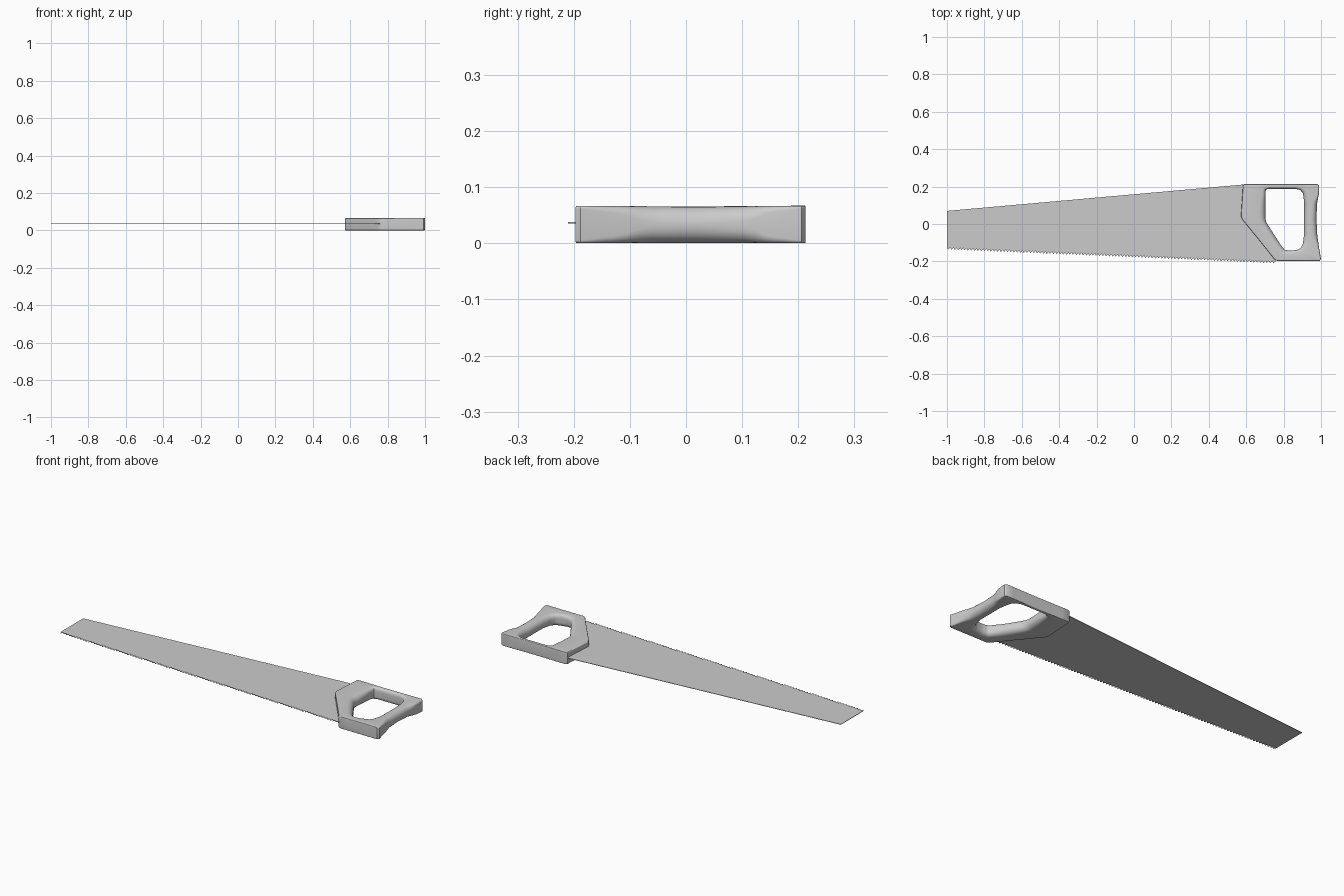
import bpy, bmesh, math
from mathutils import Vector

if "Cube" in bpy.data.objects:
    bpy.data.objects.remove(bpy.data.objects["Cube"])


def finish(bm, name):
    bmesh.ops.recalc_face_normals(bm, faces=bm.faces[:])
    me = bpy.data.meshes.new(name)
    bm.to_mesh(me)
    bm.free()
    ob = bpy.data.objects.new(name, me)
    bpy.context.collection.objects.link(ob)
    bpy.ops.object.select_all(action='DESELECT')
    bpy.context.view_layer.objects.active = ob
    ob.select_set(True)
    bpy.ops.object.shade_smooth_by_angle(angle=math.radians(40))
    return ob


# Blade: tapered sheet with a row of teeth along the lower edge
def blade(teeth=100, z=0.037, thick=0.0025, depth=0.012):
    a, b = Vector((-1.0, -0.125)), Vector((0.757, -0.199))
    outline = [Vector((-1.0, 0.07)), a]
    step = (b - a) / teeth
    for i in range(teeth):
        p = a + step * i
        outline.append(p + step * 0.35 + Vector((0, -depth)))
        outline.append(p + step)
    outline += [Vector((0.77, -0.17)), Vector((0.67, 0.0)),
                Vector((0.66, 0.205)), Vector((0.585, 0.211))]
    bm = bmesh.new()
    f = bm.faces.new([bm.verts.new((p.x, p.y, z - thick / 2)) for p in outline])
    ext = bmesh.ops.extrude_face_region(bm, geom=[f])
    for v in ext['geom']:
        if isinstance(v, bmesh.types.BMVert):
            v.co.z += thick
    bmesh.ops.triangulate(bm, faces=[f for f in bm.faces if len(f.verts) > 4])
    return finish(bm, "saw_blade")


# Handle stations: outer x, outer y, inner x, inner y, outer and inner rounding
STATIONS = [
    (0.583, 0.209, 0.703, 0.172, .004, .018),
    (0.590, 0.213, 0.707, 0.185, .004, .016),
    (0.720, 0.213, 0.725, 0.188, .004, .018),
    (0.860, 0.213, 0.860, 0.188, .004, .018),
    (0.980, 0.213, 0.888, 0.182, .005, .018),
    (0.990, 0.206, 0.903, 0.165, .005, .020),
    (0.988, 0.160, 0.908, 0.130, .010, .026),
    (0.978, 0.105, 0.910, 0.090, .026, .032),
    (0.976, 0.020, 0.910, 0.020, .030, .034),
    (0.980, -0.060, 0.909, -0.060, .028, .032),
    (0.990, -0.130, 0.903, -0.105, .012, .026),
    (1.000, -0.188, 0.890, -0.130, .005, .022),
    (0.993, -0.197, 0.870, -0.139, .005, .022),
    (0.860, -0.197, 0.835, -0.143, .004, .022),
    (0.765, -0.197, 0.806, -0.138, .004, .024),
    (0.752, -0.190, 0.792, -0.123, .004, .026),
    (0.690, -0.112, 0.755, -0.066, .004, .032),
    (0.580, 0.023, 0.708, 0.008, .004, .034),
    (0.572, 0.042, 0.702, 0.030, .004, .034),
    (0.577, 0.120, 0.702, 0.100, .004, .028),
]


def section(ox, oy, ix, iy, ro, ri, n=6):
    o, i = Vector((ox, oy)), Vector((ix, iy))
    w = (i - o).length
    z0, z1 = 0.03 * ri, 0.068 - 0.06 * ri
    pts = []
    # rounded rectangle: outer-low, inner-low, inner-high, outer-high
    for cu, cz, r, start in ((0, z0, ro, 180), (1, z0, ri, 270),
                             (1, z1, ri, 0), (0, z1, ro, 90)):
        ru, rz = min(r, w * 0.48), min(r, 0.03)
        uc = w - ru if cu else ru
        zc = cz + rz if cz < 0.03 else cz - rz
        for k in range(n):
            t = math.radians(start + 90 * k / (n - 1))
            p = o.lerp(i, (uc + ru * math.cos(t)) / w)
            pts.append((p.x, p.y, zc + rz * math.sin(t)))
    return pts


def handle(sub=3):
    bm = bmesh.new()
    rings = []
    for j, s in enumerate(STATIONS):
        e = STATIONS[(j + 1) % len(STATIONS)]
        for k in range(sub):
            t = k / sub
            ease = t * t * (3 - 2 * t)
            vals = [a + (b - a) * (t if m < 4 else ease)
                    for m, (a, b) in enumerate(zip(s, e))]
            rings.append([bm.verts.new(p) for p in section(*vals)])
    for j, r in enumerate(rings):
        q = rings[(j + 1) % len(rings)]
        for k in range(len(r)):
            m = (k + 1) % len(r)
            bm.faces.new((r[k], r[m], q[m], q[k]))
    return finish(bm, "saw_handle")


blade()
handle()
